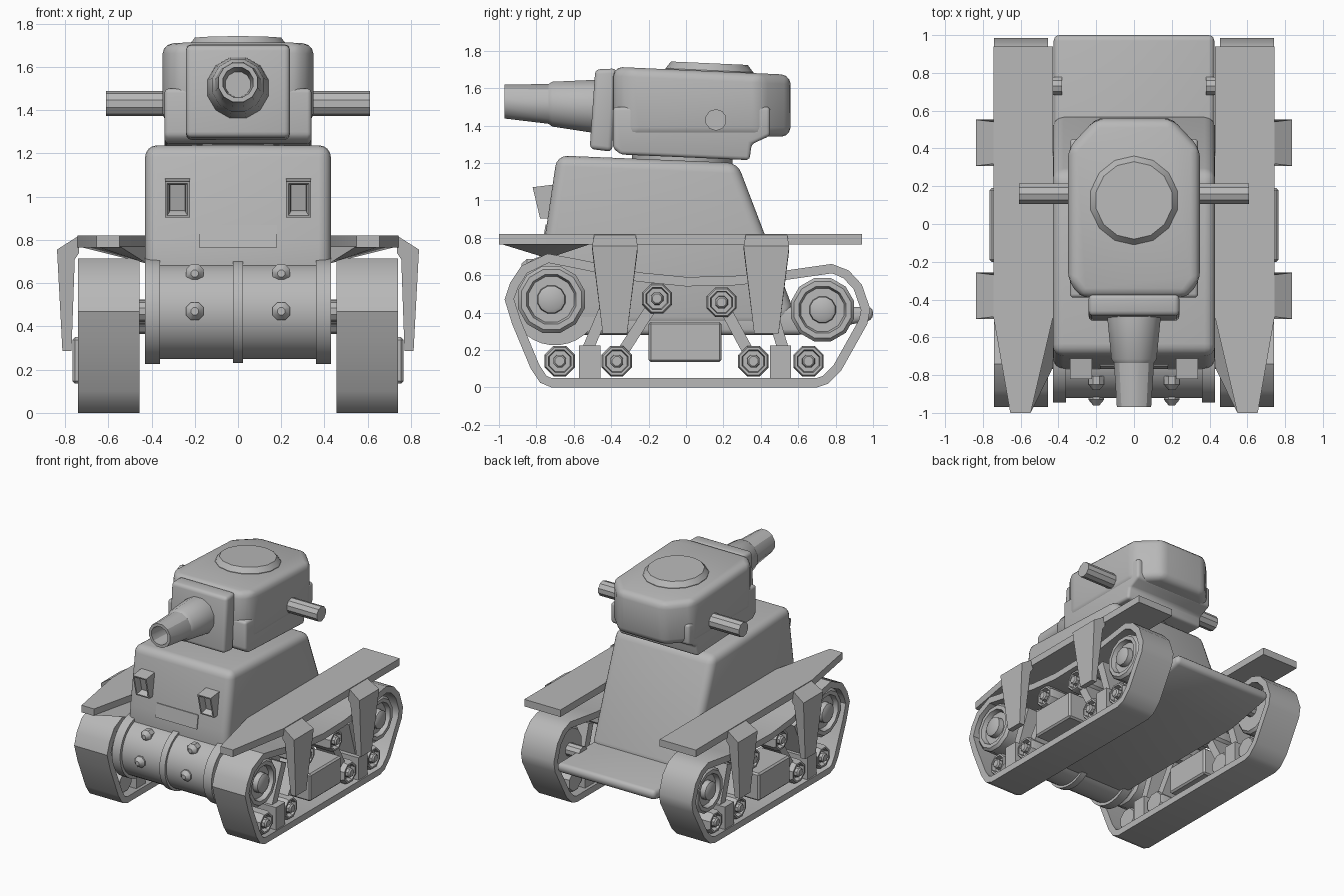
import bpy
import bmesh
from math import cos, sin, pi, radians
from mathutils import Vector

cube = bpy.data.objects.get("Cube")
if cube:
    bpy.data.objects.remove(cube, do_unlink=True)

GREY = (0.48, 0.48, 0.48, 1)
mat = bpy.data.materials.new("plain_grey")
mat.use_nodes = True
mat.diffuse_color = GREY
mat.node_tree.nodes["Principled BSDF"].inputs["Base Color"].default_value = GREY


def side(u, v, w):
    return (w, u, v)


def plan(u, v, w):
    return (u, v, w)


def finish(name, bm, mirror=False, bevel=0, segments=3, angle=35):
    """Bevel, mirror and shade a part."""
    bmesh.ops.recalc_face_normals(bm, faces=bm.faces)
    if bevel:
        edges = [e for e in bm.edges if e.calc_face_angle(0) > radians(30)]
        bmesh.ops.bevel(bm, geom=edges, offset=bevel, segments=segments,
                        profile=0.5, affect='EDGES', clamp_overlap=True)
    if mirror:
        copy = bmesh.ops.duplicate(bm, geom=bm.verts[:] + bm.edges[:] + bm.faces[:])["geom"]
        for v in copy:
            if isinstance(v, bmesh.types.BMVert):
                v.co.x *= -1
        bmesh.ops.reverse_faces(bm, faces=[f for f in copy if isinstance(f, bmesh.types.BMFace)])
    me = bpy.data.meshes.new(name)
    bm.to_mesh(me)
    bm.free()
    me.materials.append(mat)
    ob = bpy.data.objects.new(name, me)
    bpy.context.collection.objects.link(ob)
    bpy.ops.object.select_all(action='DESELECT')
    ob.select_set(True)
    bpy.context.view_layer.objects.active = ob
    bpy.ops.object.shade_smooth_by_angle(angle=radians(angle))
    return ob


def prism(name, pts, a, b, place=side, **kw):
    """Outline swept from a to b."""
    bm = bmesh.new()
    lo = [bm.verts.new(place(u, v, a)) for u, v in pts]
    hi = [bm.verts.new(place(u, v, b)) for u, v in pts]
    bm.faces.new(lo)
    bm.faces.new(hi)
    for i in range(len(pts)):
        j = (i + 1) % len(pts)
        bm.faces.new((lo[i], lo[j], hi[j], hi[i]))
    return finish(name, bm, **kw)


def lathe(name, prof, n, axis, centre, shear=0, **kw):
    """Turn (radius, distance) points about an axis; shear lifts z along y."""
    bm = bmesh.new()
    rings = []
    for r, t in prof:
        ring = []
        for i in range(n):
            a = 2 * pi * (i + 0.5) / n
            c, s = r * cos(a), r * sin(a)
            p = {'x': Vector((t, c, s)), 'y': Vector((c, t, s)), 'z': Vector((c, s, t))}[axis]
            p.z += shear * p.y
            ring.append(bm.verts.new(p + Vector(centre)))
        rings.append(ring)
    for r0, r1 in zip(rings, rings[1:]):
        for i in range(n):
            j = (i + 1) % n
            bm.faces.new((r0[i], r0[j], r1[j], r1[i]))
    bm.faces.new(rings[0])
    bm.faces.new(rings[-1])
    return finish(name, bm, **kw)


def box(name, y0, y1, z0, z1, x0, x1, **kw):
    return prism(name, [(y0, z0), (y1, z0), (y1, z1), (y0, z1)], x0, x1, **kw)


# Hull: belly with rear shelf, and rounded superstructure
prism("belly", [(-.7, .28), (.6, .28), (1, .36), (1, .43), (-.7, .43)],
      -.425, .425, bevel=.03)
prism("superstructure", [(-.7, .32), (-.77, .65), (-.755, .8), (-.69, 1.24),
                         (.275, 1.2), (.42, .82), (.58, .4), (.5, .32)],
      -.43, .43, bevel=.085, segments=4, angle=40)

# Round transmission housing with flanges and bolts
NOSE = (0, -.7, .47)
lathe("nose_housing", [(.222, -.4), (.222, .4)], 32, 'x', NOSE)
lathe("nose_flange", [(.245, .36), (.245, .43)], 32, 'x', NOSE, mirror=True)
lathe("nose_centre_rib", [(.24, -.024), (.24, .024)], 32, 'x', NOSE)
for name, y, z in (("upper_bolt", -.835, .645), ("lower_bolt", -.915, .47)):
    lathe(name, [(.045, .03), (.045, -.015), (.018, -.045)], 8, 'y', (.2, y, z), mirror=True)

# Front plate and vision hoods
prism("front_plate", [(-.768, .765), (-.751, .87), (-.73, .87), (-.73, .765)], -.18, .18)
bm = bmesh.new()
pts = [(-.78, .903), (-.82, 1.07), (-.7, 1.085), (-.72, .903)]
rings = [[bm.verts.new((x, y, z)) for y, z in pts] for x in (.222, .338)]
for ring in rings:
    bm.faces.new(ring)
for i in range(4):
    j = (i + 1) % 4
    face = bm.faces.new((rings[0][i], rings[0][j], rings[1][j], rings[1][i]))
    if i == 0:
        front = face
bmesh.ops.recalc_face_normals(bm, faces=bm.faces)
bmesh.ops.inset_region(bm, faces=[front], thickness=.015)
bmesh.ops.inset_region(bm, faces=[front], thickness=.015, depth=-.02)
bmesh.ops.inset_region(bm, faces=[front], thickness=.003, depth=-.025)
finish("vision_hood", bm, mirror=True)


# Turret
def sloped(u, v, w):
    return (u, v, w - .045 * (v + .3) if w > 1.5 else w)


prism("turret_upper", [(-.35, -.3), (-.28, -.39), (.28, -.39), (.35, -.3),
                       (.35, .4), (.2, .56), (-.2, .56), (-.35, .4)],
      1.34, 1.71, sloped, bevel=.05, angle=40)
prism("turret_lower", [(-.39, 1.28), (-.35, 1.245), (.34, 1.215), (.35, 1.3),
                       (.45, 1.345), (.45, 1.5), (-.39, 1.5)],
      -.34, .34, bevel=.02)
lathe("turret_ring", [(.27, 1.15), (.27, 1.26)], 24, 'z', (0, -.02, 0))
lathe("roof_hatch", [(.235, -.04), (.235, .01), (.205, .048)], 14, 'z', (0, .125, 1.685),
      shear=-.045)
lathe("side_pipe", [(.058, -.61), (.058, .61)], 10, 'x', (0, .16, 1.43))

# Mantlet and gun
prism("mantlet", [(-.515, 1.275), (-.485, 1.7), (-.37, 1.705), (-.395, 1.26)],
      -.24, .24, bevel=.025)
lathe("gun", [(.15, -.42), (.145, -.51), (.124, -.715), (.11, -.735), (.094, -.97),
              (.072, -.97), (.06, -.8)], 12, 'y', (0, 0, 1.475), shear=-.055, angle=30)

# Fenders with pointed front and the wedge beneath
prism("fender", [(.43, .94), (.43, -.5), (.547, -1), (.655, -1), (.743, -.5), (.743, .94)],
      .765, .82, plan, mirror=True)
bm = bmesh.new()
for co in ((.547, -1, .77), (.655, -1, .77), (.74, -.5, .77), (.43, -.5, .77), (.42, -.74, .69)):
    bm.verts.new(co)
bmesh.ops.convex_hull(bm, input=bm.verts)
finish("fender_wedge", bm, mirror=True)

# Tapered fender brackets
for name, yc in (("front_bracket", -.38), ("rear_bracket", .43)):
    def taper(x, z, w, yc=yc):
        half = min(.122, .065 + .057 * (z - .285) / .45)
        return (x, yc + w * (half if z < .8 else .11), z)
    prism(name, [(.735, .82), (.837, .755), (.812, .287), (.77, .287), (.755, .71), (.735, .74)],
          -1, 1, taper, mirror=True)

# Tracks: closed band with an inward offset
loop = [(-.72, 0), (.7, 0), (.76, .02), (.83, .09), (.97, .34), (.985, .42), (.94, .55),
        (.87, .625), (.78, .66), (.5, .62), (.25, .595), (.0, .59), (-.25, .615), (-.55, .68),
        (-.74, .715), (-.88, .65), (-.94, .56), (-.97, .47), (-.93, .34), (-.83, .1), (-.78, .025)]
bm = bmesh.new()
band = []
for i, p in enumerate(loop):
    d = (Vector(loop[(i + 1) % len(loop)]) - Vector(loop[i - 1])).normalized()
    q = Vector(p) + Vector((-d.y, d.x)) * .05
    band.append([bm.verts.new(c) for c in ((.455, *p), (.74, *p), (.74, *q), (.455, *q))])
for i, ring in enumerate(band):
    nxt = band[(i + 1) % len(band)]
    for k in range(4):
        m = (k + 1) % 4
        bm.faces.new((ring[k], ring[m], nxt[m], nxt[k]))
finish("track", bm, mirror=True)


# Wheels: rim, dished face and hub
def wheel(name, y, z, r, n):
    lathe(name, [(r * .9, .5), (r, .52), (r, .7), (r * .9, .72), (r * .74, .72), (r * .68, .685),
                 (r * .42, .685), (r * .4, .725), (r * .3, .735)],
          n, 'x', (0, y, z), mirror=True)


wheel("front_wheel", -.72, .47, .185, 12)
wheel("rear_wheel", .73, .415, .175, 12)
for i, y in enumerate((-.675, -.37, .36, .655)):
    wheel(f"road_wheel_{i + 1}", y, .14, .088, 8)
for i, (y, z) in enumerate(((-.155, .475), (.19, .455))):
    wheel(f"return_roller_{i + 1}", y, z, .086, 8)

# Suspension boxes, axles and struts
box("side_box", -.2, .19, .135, .35, .5, .765, mirror=True, bevel=.012, segments=1)
for name, y in (("front_bogie", -.515), ("rear_bogie", .505)):
    box(name, y - .057, y + .057, .05, .225, .48, .73, mirror=True)
for i, (p, q) in enumerate((((-.37, .14), (-.155, .475)), ((.36, .14), (.19, .455)),
                            ((-.54, .17), (-.4, .5)), ((.53, .17), (.43, .5)))):
    p, q = Vector(p), Vector(q)
    n = (q - p).orthogonal().normalized() * .03
    prism(f"strut_{i + 1}", [p - n, q - n, q + n, p + n], .52, .68, mirror=True)
for name, y, z in (("front_axle", -.72, .47), ("rear_axle", .73, .415),
                   ("front_roller_axle", -.155, .475), ("rear_roller_axle", .19, .455)):
    lathe(name, [(.05, .38), (.05, .6)], 10, 'x', (0, y, z), mirror=True)
